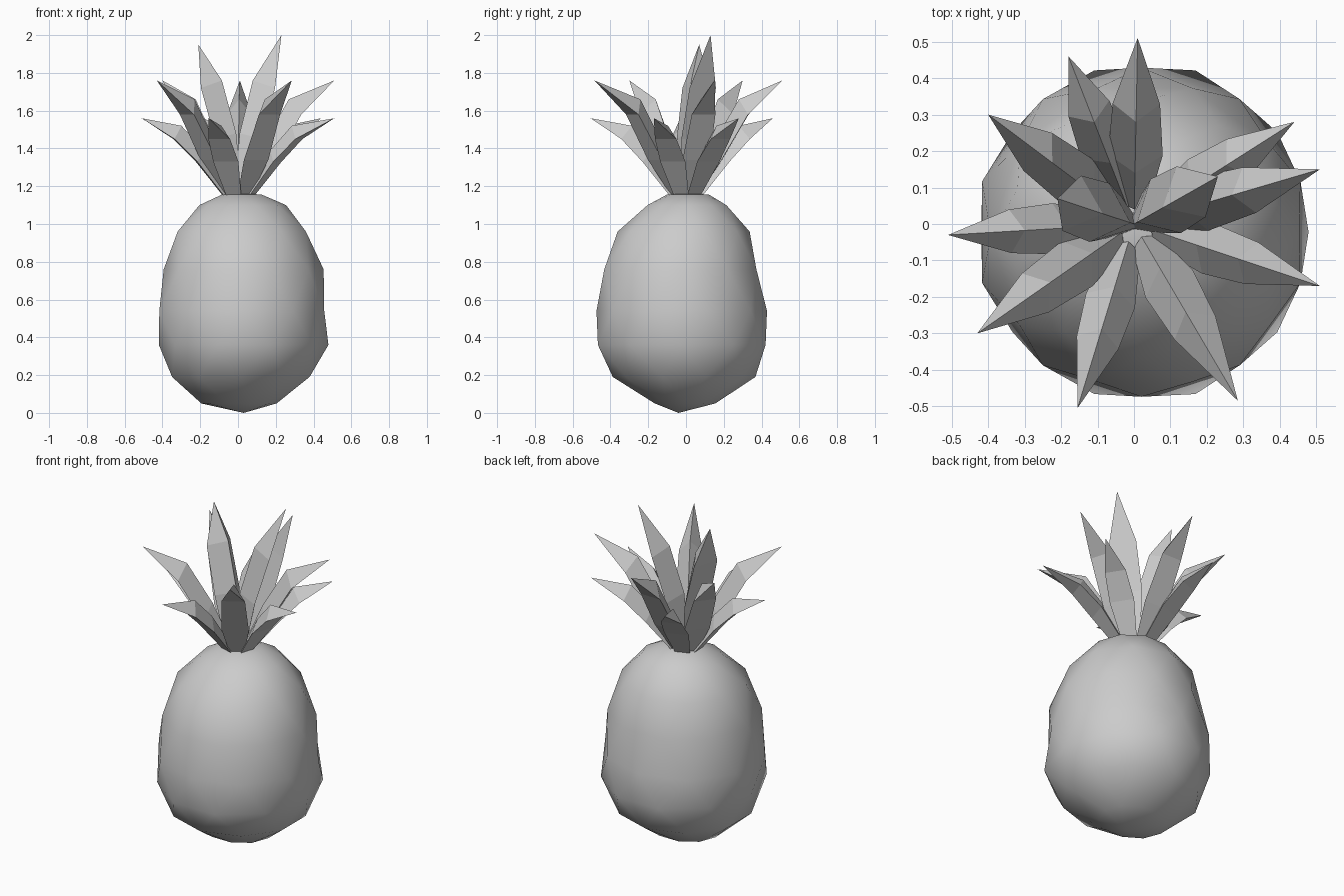
import bpy, bmesh, math
from mathutils import Vector

if "Cube" in bpy.data.objects:
    bpy.data.objects.remove(bpy.data.objects["Cube"], do_unlink=True)

# One plain grey for everything
grey = bpy.data.materials.new("light_grey")
grey.use_nodes = True
colour = (0.6, 0.6, 0.6, 1)
grey.diffuse_color = colour
grey.node_tree.nodes["Principled BSDF"].inputs["Base Color"].default_value = colour


def make_object(name, bm):
    bmesh.ops.recalc_face_normals(bm, faces=bm.faces)
    mesh = bpy.data.meshes.new(name)
    bm.to_mesh(mesh)
    bm.free()
    mesh.materials.append(grey)
    obj = bpy.data.objects.new(name, mesh)
    bpy.context.collection.objects.link(obj)
    return obj


# Fruit body: staggered rings, each given as z, x min, x max, y min, y max
RINGS = [
    (0.05, -0.19, 0.20, -0.17, 0.16),
    (0.19, -0.36, 0.39, -0.38, 0.36),
    (0.36, -0.41, 0.47, -0.48, 0.435),
    (0.54, -0.43, 0.47, -0.465, 0.42),
    (0.76, -0.385, 0.445, -0.445, 0.385),
    (0.96, -0.33, 0.37, -0.355, 0.33),
    (1.10, -0.20, 0.25, -0.21, 0.22),
    (1.155, -0.09, 0.13, -0.10, 0.12),
]
SIDES = 10


def build_body():
    bm = bmesh.new()
    rings = []
    for i, (z, x0, x1, y0, y1) in enumerate(RINGS):
        ring = []
        for k in range(SIDES):
            a = math.tau * (k + 0.5 * (i % 2)) / SIDES
            ring.append(bm.verts.new(((x0 + x1) / 2 + (x1 - x0) / 2 * 1.02 * math.cos(a),
                                      (y0 + y1) / 2 + (y1 - y0) / 2 * 1.02 * math.sin(a), z)))
        rings.append(ring)
    for i in range(len(rings) - 1):
        low, high = rings[i], rings[i + 1]
        for k in range(SIDES):
            n = (k + 1) % SIDES
            if i % 2 == 0:
                bm.faces.new((low[k], low[n], high[k]))
                bm.faces.new((low[n], high[n], high[k]))
            else:
                bm.faces.new((low[k], high[n], high[k]))
                bm.faces.new((low[k], low[n], high[n]))
    bottom = bm.verts.new((0.03, -0.04, 0))
    top = bm.verts.new((0.01, 0, 1.165))
    for k in range(SIDES):
        n = (k + 1) % SIDES
        bm.faces.new((bottom, rings[0][n], rings[0][k]))
        bm.faces.new((top, rings[-1][k], rings[-1][n]))
    body = make_object("fruit_body", bm)
    for p in body.data.polygons:
        p.use_smooth = True


# Leaf sections: underside radius and z, ridge radius and z, half width
LOWER = [(0.07, 1.14, 0.05, 1.18, 0.04), (0.22, 1.33, 0.18, 1.39, 0.07),
         (0.34, 1.45, 0.30, 1.52, 0.06)]
MIDDLE = [(0.06, 1.14, 0.04, 1.19, 0.04), (0.19, 1.34, 0.14, 1.42, 0.075),
          (0.33, 1.58, 0.28, 1.66, 0.065)]
INNER = [(0.04, 1.14, -0.02, 1.17, 0.05), (0.10, 1.45, 0.01, 1.48, 0.085),
         (0.18, 1.72, 0.09, 1.76, 0.08)]


def build_leaf(name, sections, tip):
    """Pointed leaf with a flat underside and a raised midrib."""
    bm = bmesh.new()
    out = Vector((tip[0], tip[1], 0)).normalized()
    side = Vector((-out.y, out.x, 0))
    up = Vector((0, 0, 1))
    rows = []
    for r, z, ridge_r, ridge_z, half in sections:
        under = out * r + up * z
        points = (under + side * half, under - side * half, out * ridge_r + up * ridge_z)
        rows.append([bm.verts.new(p) for p in points])
    for a, b in zip(rows, rows[1:]):
        for k in range(3):
            n = (k + 1) % 3
            bm.faces.new((a[k], a[n], b[n], b[k]))
    point = bm.verts.new(tip)
    last = rows[-1]
    for k in range(3):
        bm.faces.new((last[k], last[(k + 1) % 3], point))
    bm.faces.new(rows[0])
    make_object(name, bm)


# Crown: three tiers of leaves, each placed by its tip
TIERS = [
    ("lower_leaf", LOWER, [(-0.51, -0.03, 1.56), (-0.155, -0.505, 1.56), (0.51, -0.17, 1.56),
                           (0.44, 0.28, 1.56), (-0.18, 0.46, 1.56)]),
    ("middle_leaf", MIDDLE, [(-0.43, -0.30, 1.76), (0.285, -0.485, 1.76), (0.51, 0.15, 1.76),
                             (0.01, 0.51, 1.76), (-0.40, 0.30, 1.76)]),
    ("inner_leaf", INNER, [(0.23, 0.13, 2.0), (-0.21, 0.07, 1.95)]),
]

build_body()
for name, sections, tips in TIERS:
    for i, tip in enumerate(tips):
        build_leaf(f"{name}_{i + 1}", sections, tip)
